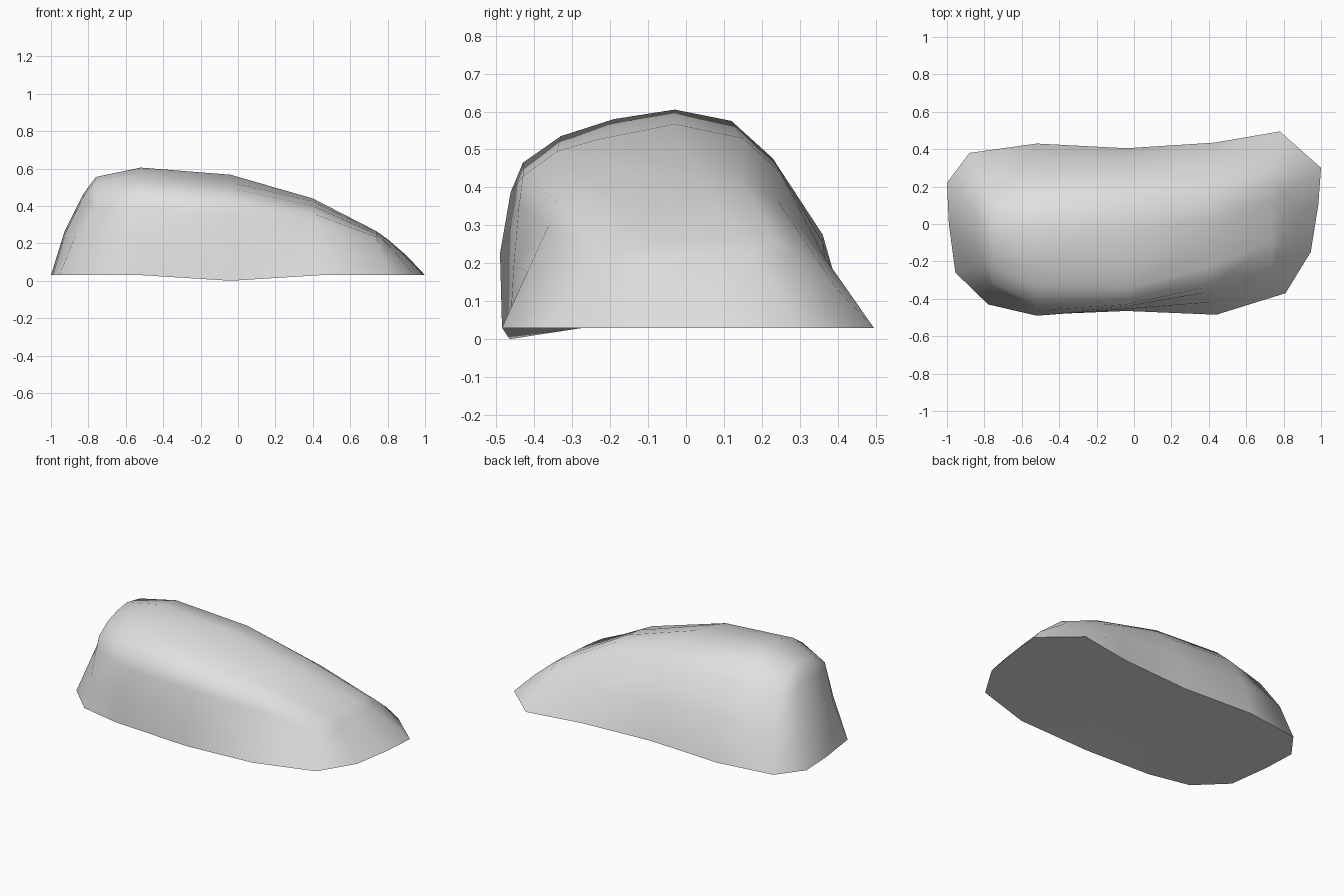
import bpy
import bmesh
from mathutils import Vector

cube = bpy.data.objects.get("Cube")
if cube:
    bpy.data.objects.remove(cube, do_unlink=True)

FLOOR = 0.03

# Footprint (x, y, wall bulge), counterclockwise from the front right corner
FOOTPRINT = [
    (-.78, -.43, 0), (-.52, -.485, .03), (-.04, -.465, .005), (.44, -.485, 0), (.81, -.37, 0),
    (.945, -.15, .01), (.985, .1, .01), (1, .3, .02),
    (.78, .495, .02), (.43, .435, .065), (-.04, .405, .07), (-.52, .43, .07), (-.88, .38, .05),
    (-1, .22, .05), (-.99, 0, .04), (-.955, -.26, 0)]

# Domed top: for each x, the (y, z) profile from front to back
TOP = {
    -.76: [(-.31, .45), (-.22, .51), (-.13, .54), (-.03, .555), (.1, .53)],
    -.52: [(-.43, .465), (-.33, .535), (-.19, .58), (-.03, .605), (.12, .575)],
    -.04: [(-.43, .43), (-.34, .495), (-.24, .525), (-.03, .567), (.15, .53)],
    .4: [(-.335, .36), (-.23, .4), (-.1, .425), (.02, .44), (.14, .437)],
    .74: [(-.22, .235), (-.1, .25), (.02, .26), (.13, .265), (.23, .265)]}


def make_material(name, color):
    mat = bpy.data.materials.new(name)
    mat.use_nodes = True
    mat.diffuse_color = color
    mat.node_tree.nodes["Principled BSDF"].inputs["Base Color"].default_value = color
    return mat


def bridge(bm, lower, upper):
    """Join two closed rings of vertices with quads."""
    n = len(lower)
    for i in range(n):
        j = (i + 1) % n
        bm.faces.new((lower[i], lower[j], upper[j], upper[i]))


bm = bmesh.new()

# Top surface grid
grid = [[bm.verts.new((x, y, z)) for y, z in profile] for x, profile in TOP.items()]
for left, right in zip(grid, grid[1:]):
    for k in range(len(left) - 1):
        bm.faces.new((left[k], right[k], right[k + 1], left[k + 1]))

# Shoulder ring is the border of the grid, in footprint order
shoulder = ([col[0] for col in grid] + grid[-1][1:-1]
            + [col[-1] for col in reversed(grid)] + grid[0][-2:0:-1])

# Base ring, dipping at the middle of the front edge
base = [bm.verts.new((x, y, FLOOR)) for x, y, bulge in FOOTPRINT]
base[2].co.z = 0

# Side walls, bulging outward between base and shoulder
rings = [base]
for t, weight in ((.45, 1), (.82, .75)):
    ring = []
    for low, high, (x, y, bulge) in zip(base, shoulder, FOOTPRINT):
        out = low.co - high.co
        out.z = 0
        ring.append(bm.verts.new(low.co.lerp(high.co, t) + out.normalized() * bulge * weight))
    rings.append(ring)
rings.append(shoulder)
for lower, upper in zip(rings, rings[1:]):
    bridge(bm, lower, upper)

# Underside with a flat inner panel
inner = [bm.verts.new(Vector((v.co.x * .58, v.co.y * .58, FLOOR))) for v in base]
bridge(bm, inner, base)
bm.faces.new(list(reversed(inner)))

bmesh.ops.recalc_face_normals(bm, faces=bm.faces)
mesh = bpy.data.meshes.new("rounded_body")
bm.to_mesh(mesh)
bm.free()

body = bpy.data.objects.new("rounded_body", mesh)
bpy.context.collection.objects.link(body)
mesh.materials.append(make_material("light_grey", (.75, .75, .75, 1)))

# Smooth shell with a crisp bottom rim
bpy.ops.object.select_all(action='DESELECT')
body.select_set(True)
bpy.context.view_layer.objects.active = body
bpy.ops.object.shade_smooth_by_angle(angle=1.05)
